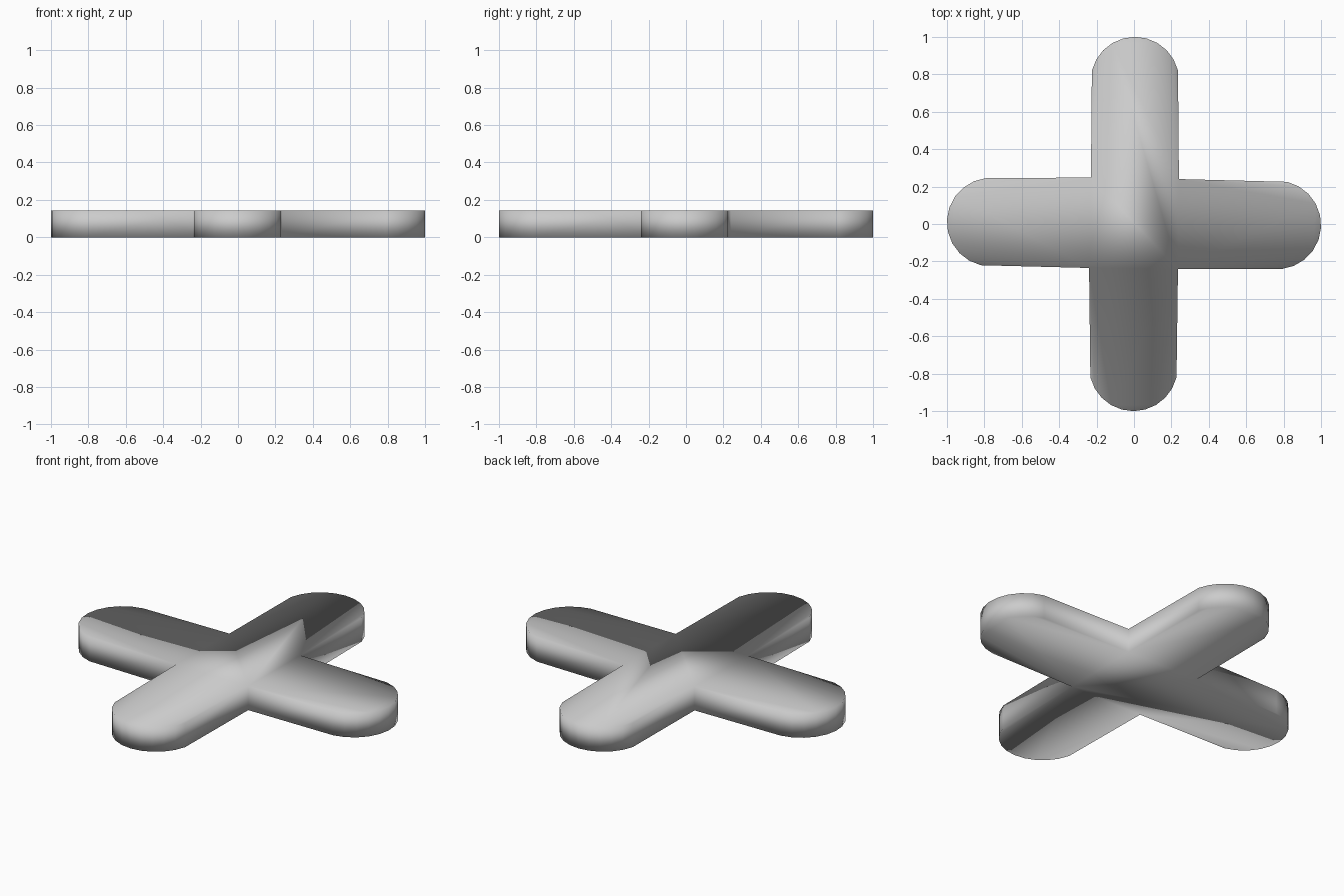
import bpy, bmesh, math

if "Cube" in bpy.data.objects:
    bpy.data.objects.remove(bpy.data.objects["Cube"])

HEIGHT = 0.142
STEPS = 10

# Each arm, counter-clockwise: inner corner, first shoulder, last shoulder, tip arc centre
ARMS = [
    ((0.235, -0.24), (0.79, -0.24), (0.82, 0.23), (0.763, -0.005)),
    ((0.24, 0.24), (0.235, 0.82), (-0.225, 0.82), (0.005, 0.763)),
    ((-0.23, 0.248), (-0.79, 0.245), (-0.82, -0.225), (-0.763, 0.01)),
    ((-0.24, -0.235), (-0.235, -0.82), (0.23, -0.82), (-0.003, -0.763)),
]


def tip_arc(start, end, centre, radius=0.237):
    a0 = math.atan2(start[1] - centre[1], start[0] - centre[0])
    a1 = math.atan2(end[1] - centre[1], end[0] - centre[0])
    sweep = (a1 - a0) % math.tau
    return [(centre[0] + radius * math.cos(a0 + sweep * i / STEPS),
             centre[1] + radius * math.sin(a0 + sweep * i / STEPS))
            for i in range(STEPS + 1)]


# Cross outline with rounded arm tips
outline = []
for corner, start, end, centre in ARMS:
    outline.append(corner)
    outline += tip_arc(start, end, centre)

# Extrude the outline into a thin slab
bm = bmesh.new()
base = bm.faces.new([bm.verts.new((x, y, 0)) for x, y in outline])
top = bmesh.ops.extrude_face_region(bm, geom=[base], use_keep_orig=True)
bmesh.ops.translate(bm, vec=(0, 0, HEIGHT),
                    verts=[g for g in top["geom"] if isinstance(g, bmesh.types.BMVert)])
bmesh.ops.recalc_face_normals(bm, faces=bm.faces)

# Fully smooth shading, including over the rims
for face in bm.faces:
    face.smooth = True

mesh = bpy.data.meshes.new("rounded_cross")
bm.to_mesh(mesh)
bm.free()
cross = bpy.data.objects.new("rounded_cross", mesh)
bpy.context.collection.objects.link(cross)
